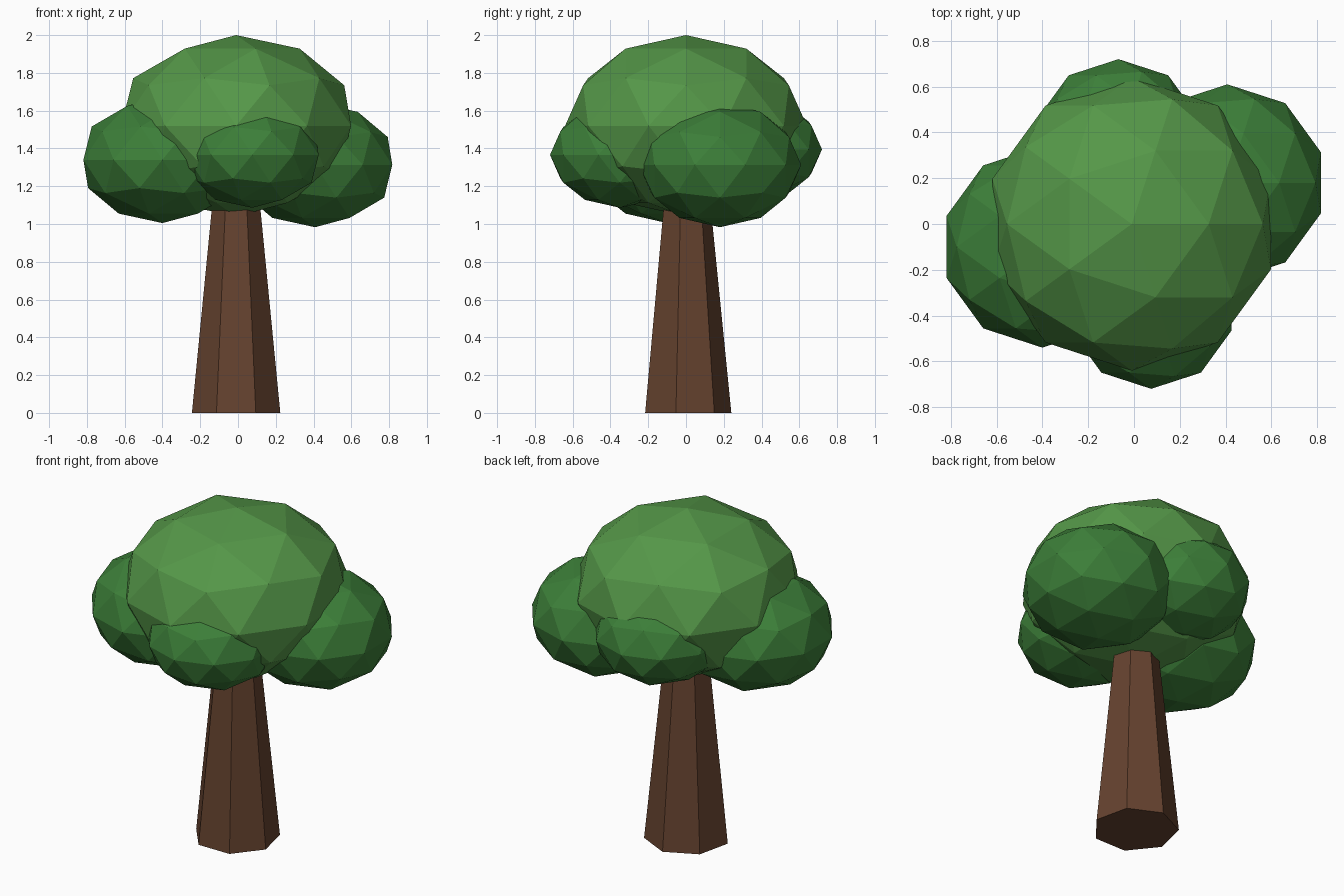
import bpy

if "Cube" in bpy.data.objects:
    bpy.data.objects.remove(bpy.data.objects["Cube"])


def material(name, rgb):
    mat = bpy.data.materials.new(name)
    mat.diffuse_color = (*rgb, 1)
    mat.use_nodes = True
    mat.node_tree.nodes["Principled BSDF"].inputs["Base Color"].default_value = mat.diffuse_color
    return mat


bark = material("bark", (0.13, 0.055, 0.028))
light_leaf = material("light_leaf", (0.09, 0.31, 0.065))
dark_leaf = material("dark_leaf", (0.045, 0.21, 0.04))


def leaf_clump(name, centre, radius, height, mat):
    """Faceted, flattened ball of foliage."""
    bpy.ops.mesh.primitive_ico_sphere_add(subdivisions=2, radius=1, location=centre)
    ob = bpy.context.object
    ob.name = name
    ob.scale = (radius, radius, height)
    bpy.ops.object.transform_apply(location=False, rotation=False, scale=True)
    ob.data.materials.append(mat)


# Seven-sided tapered trunk, its top buried in the crown
TRUNK_HEIGHT = 1.2
bpy.ops.mesh.primitive_cone_add(vertices=7, radius1=0.24, radius2=0.12, depth=TRUNK_HEIGHT,
                                location=(-0.01, 0, TRUNK_HEIGHT / 2))
trunk = bpy.context.object
trunk.name = "trunk"
trunk.data.materials.append(bark)

# Large crown with four smaller clumps around it
leaf_clump("crown_main", (-0.01, 0, 1.52), 0.64, 0.48, light_leaf)
leaf_clump("crown_left", (-0.40, -0.10, 1.34), 0.44, 0.335, dark_leaf)
leaf_clump("crown_right", (0.408, 0.18, 1.313), 0.43, 0.33, dark_leaf)
leaf_clump("crown_front", (0.075, -0.35, 1.366), 0.37, 0.28, dark_leaf)
leaf_clump("crown_back", (-0.068, 0.35, 1.395), 0.37, 0.28, dark_leaf)
